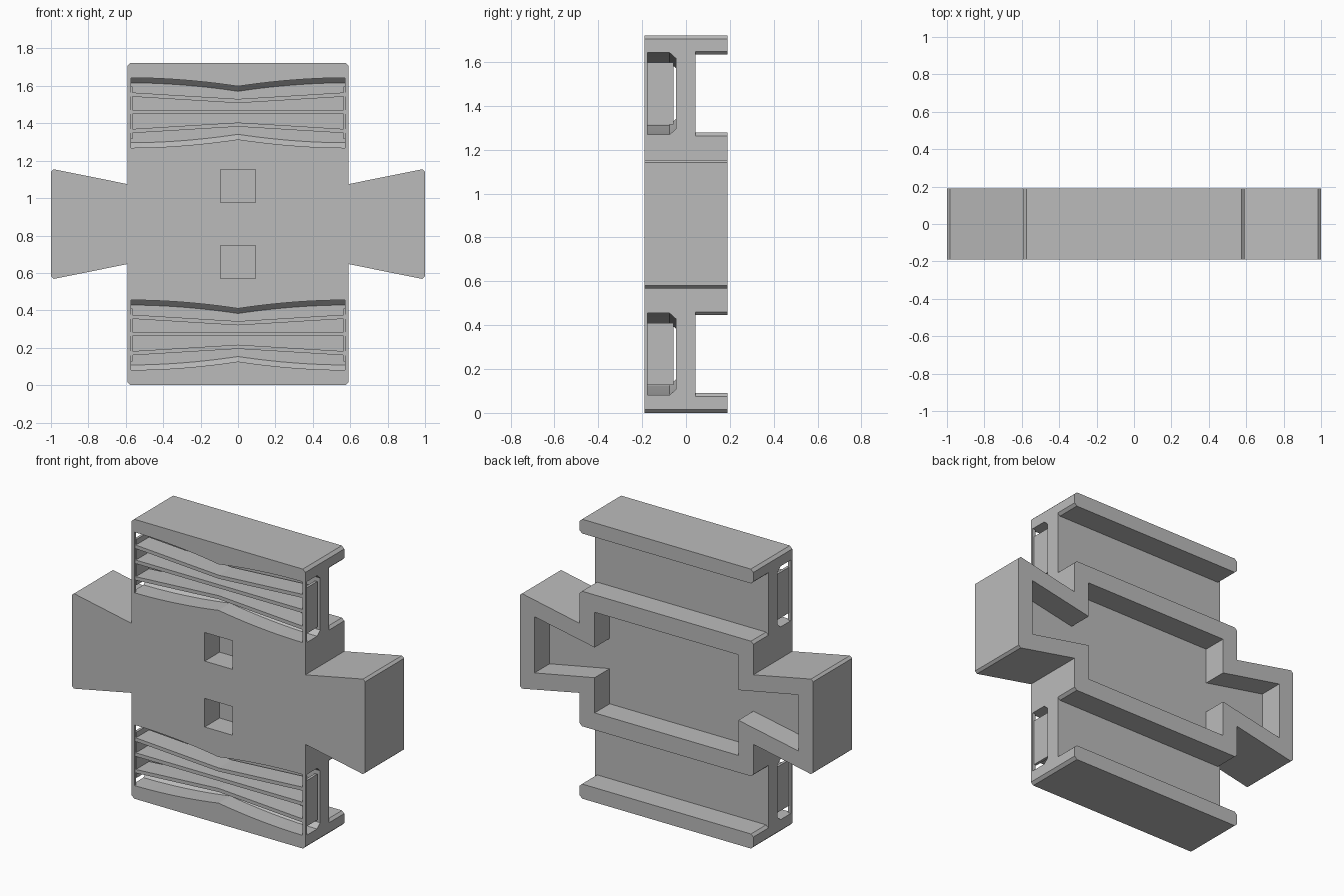
import bpy, bmesh

cube = bpy.data.objects.get("Cube")
if cube:
    bpy.data.objects.remove(cube, do_unlink=True)

MID = 0.861            # height of the horizontal mirror plane
VENTS = (0.268, 1.456)  # centre heights of the two vented bands

grey = bpy.data.materials.new("plain grey")
grey.use_nodes = True
grey.diffuse_color = (0.5, 0.5, 0.5, 1)
grey.node_tree.nodes["Principled BSDF"].inputs["Base Color"].default_value = (0.5, 0.5, 0.5, 1)


def loft(name, rings):
    """Closed solid through a row of matching rings of points."""
    bm = bmesh.new()
    loops = [[bm.verts.new(p) for p in ring] for ring in rings]
    n = len(loops[0])
    for a, b in zip(loops, loops[1:]):
        for i in range(n):
            j = (i + 1) % n
            bm.faces.new((a[i], a[j], b[j], b[i]))
    bm.faces.new(loops[0])
    bm.faces.new(loops[-1])
    bmesh.ops.recalc_face_normals(bm, faces=bm.faces)
    mesh = bpy.data.meshes.new(name)
    bm.to_mesh(mesh)
    bm.free()
    mesh.materials.append(grey)
    obj = bpy.data.objects.new(name, mesh)
    bpy.context.collection.objects.link(obj)
    return obj


def prism(name, outline, y0, y1):
    """Extrude an x-z outline from y0 to y1."""
    return loft(name, [[(x, y, z) for x, z in outline] for y in (y0, y1)])


def box(name, x0, x1, y0, y1, z0, z1):
    return prism(name, [(x0, z0), (x1, z0), (x1, z1), (x0, z1)], y0, y1)


def four_way(quarter):
    """Mirror an upper right quarter outline, given from top to side."""
    right = quarter + [(x, -z) for x, z in reversed(quarter)]
    full = right + [(-x, z) for x, z in reversed(right)]
    return [(x, z + MID) for x, z in full]


# Main body with flared side wings and small corner chamfers
body = prism("body", four_way([
    (0.575, 0.861), (0.592, 0.845), (0.592, 0.214), (0.985, 0.293), (1.0, 0.28)]), -0.19, 0.19)

cutters = []
# Rear pocket following the body outline
cutters.append(prism("pocket_cutter", four_way([
    (0.49, 0.31), (0.49, 0.093), (0.9, 0.173)]), 0.043, 0.3))

# Blind square sockets on the front
for z in (MID - 0.203, MID + 0.203):
    cutters.append(box("socket_cutter", -0.094, 0.094, -0.3, -0.045, z - 0.088, z + 0.088))

for zc in VENTS:
    # Rear channel with flared ends
    half = [(0.576, 0.178), (0.592, 0.193), (0.7, 0.193)]
    right = half + [(x, -z) for x, z in reversed(half)]
    outline = right + [(-x, z) for x, z in reversed(right)]
    cutters.append(prism("channel_cutter", [(x, z + zc) for x, z in outline], 0.043, 0.3))

    # Waisted tunnel across the body, open to the front between the end strips
    steps = [0.57 * i / 10 for i in range(11)] + [0.572, 0.7]
    rings = []
    for x in [-s for s in reversed(steps[1:])] + steps:
        h = 0.187 - 0.045 * max(0, 1 - abs(x) / 0.57) ** 1.9
        front = -0.3 if abs(x) < 0.571 else -0.175
        top = [(front, h), (-0.075, h), (-0.045, h - 0.027)]
        section = top + [(y, -z) for y, z in reversed(top)]
        rings.append([(x, y, z + zc) for y, z in section])
    cutters.append(loft("tunnel_cutter", rings))

# Cut the body, then discard the cutters
for cutter in cutters:
    cutter.hide_render = True
    mod = body.modifiers.new(cutter.name, "BOOLEAN")
    mod.operation = "DIFFERENCE"
    mod.solver = "EXACT"
    mod.object = cutter
bpy.context.view_layer.update()
cut_mesh = bpy.data.meshes.new_from_object(
    body.evaluated_get(bpy.context.evaluated_depsgraph_get()))
body.modifiers.clear()
body.data = cut_mesh
for cutter in cutters:
    bpy.data.objects.remove(cutter, do_unlink=True)

# Thin slats bent at the middle, joined by an upright panel at each end
for band, zc in zip(("lower", "upper"), VENTS):
    for place, end, middle in (("bottom", -0.098, -0.063),
                               ("middle", 0.005, 0.005),
                               ("top", 0.098, 0.063)):
        line = [(-0.575, end), (0, middle), (0.575, end)]
        outline = [(x, zc + z + 0.011) for x, z in line]
        outline += [(x, zc + z - 0.011) for x, z in reversed(line)]
        prism(f"{band}_{place}_slat", outline, -0.188, -0.058)
    for side, x in (("right", -0.573), ("left", 0.573)):
        box(f"{band}_{side}_end_panel", x - 0.008, x + 0.008, -0.18, -0.058, zc - 0.141, zc + 0.141)
